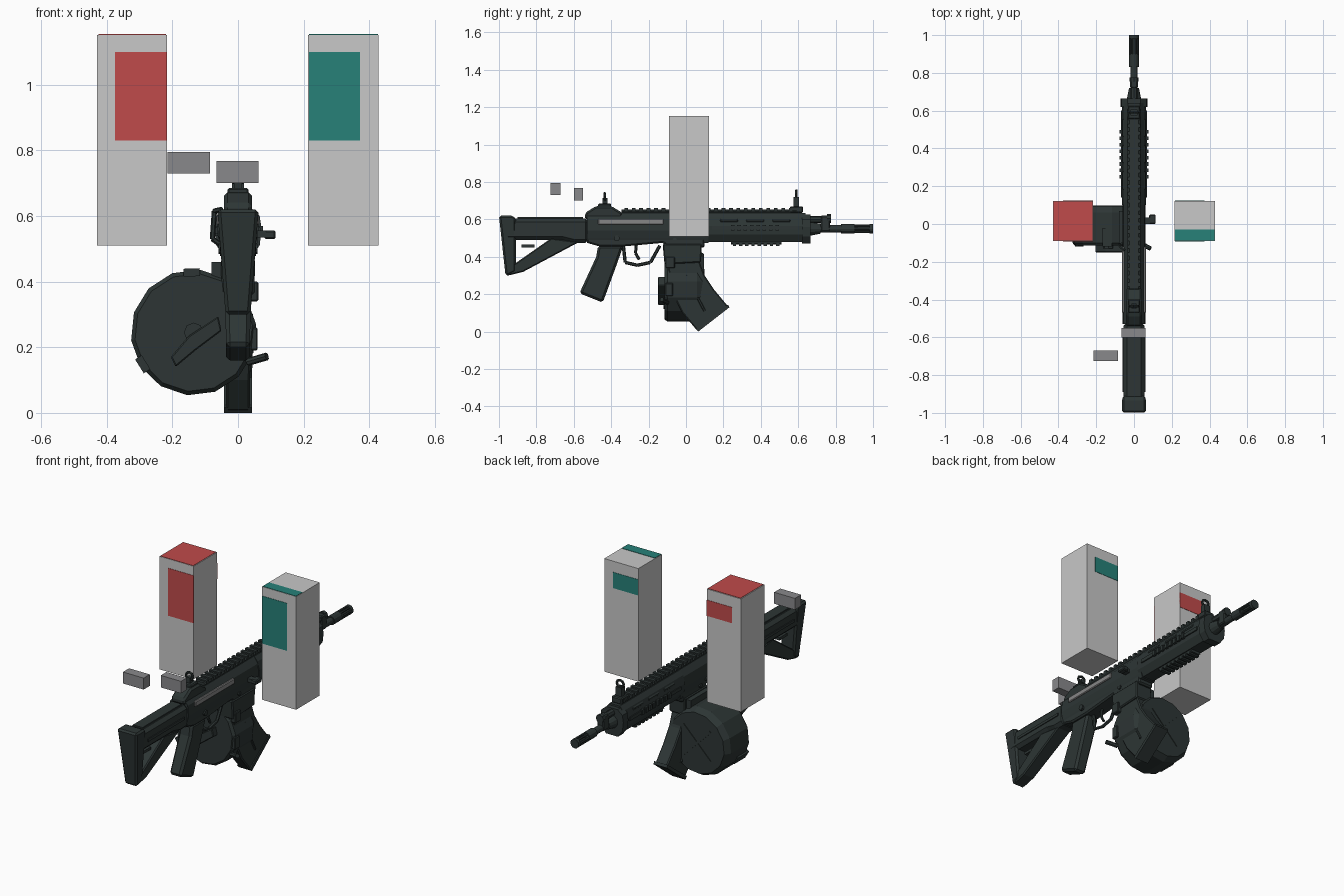
import bpy, bmesh, math
from mathutils import Vector, Matrix

if "Cube" in bpy.data.objects:
    bpy.data.objects.remove(bpy.data.objects["Cube"])


def material(name, r, g, b):
    m = bpy.data.materials.new(name)
    m.use_nodes = True
    m.diffuse_color = (r, g, b, 1)
    m.node_tree.nodes["Principled BSDF"].inputs["Base Color"].default_value = (r, g, b, 1)
    return m


GUN = material("dark gunmetal", .026, .036, .035)
STEEL = material("bolt grey", .24, .24, .24)
PALE = material("pale grey", .58, .58, .58)
MID = material("mid grey", .25, .25, .26)
RED = material("red", .53, .07, .07)
TEAL = material("teal", .02, .22, .19)


def finish(name, bm, mat, bevel=0):
    bmesh.ops.recalc_face_normals(bm, faces=bm.faces)
    me = bpy.data.meshes.new(name)
    bm.to_mesh(me)
    bm.free()
    ob = bpy.data.objects.new(name, me)
    bpy.context.collection.objects.link(ob)
    me.materials.append(mat)
    if bevel:
        mod = ob.modifiers.new("chamfer", "BEVEL")
        mod.width = bevel
        mod.segments = 1
        mod.limit_method = "ANGLE"
    return ob


def box(name, x, y, z, mat=GUN, bevel=0):
    bm = bmesh.new()
    bmesh.ops.create_cube(bm, size=1)
    for v in bm.verts:
        v.co = [a + (b - a) * (c + .5) for (a, b), c in zip((x, y, z), v.co)]
    return finish(name, bm, mat, bevel)


def extrude(bm, points, step):
    face = bm.faces.new([bm.verts.new(p) for p in points])
    new = bmesh.ops.extrude_face_region(bm, geom=[face])["geom"]
    bmesh.ops.translate(bm, vec=step, verts=[v for v in new if isinstance(v, bmesh.types.BMVert)])


def side_profile(name, pts, half, low=None, bevel=0, x=0, mat=GUN):
    """Side outline (y, z) given width; the width narrows to low at its foot."""
    bm = bmesh.new()
    extrude(bm, [(-1, y, z) for y, z in pts], (2, 0, 0))
    zs = [z for _, z in pts]
    for v in bm.verts:
        t = (v.co.z - min(zs)) / (max(zs) - min(zs))
        v.co.x = x + v.co.x * (half if low is None else low + (half - low) * t)
    return finish(name, bm, mat, bevel)


def section(name, half_pts, y0, y1, mat=GUN):
    """Mirrored cross-section (x, z) run along the barrel direction."""
    pts = half_pts + [(-x, z) for x, z in reversed(half_pts)]
    bm = bmesh.new()
    extrude(bm, [(x, y0, z) for x, z in pts], (0, y1 - y0, 0))
    return finish(name, bm, mat)


def rod(name, a, b, r, r2=None, sides=12, mat=GUN, spin=0):
    a, b = Vector(a), Vector(b)
    bm = bmesh.new()
    rot = (b - a).to_track_quat("Z", "Y").to_matrix().to_4x4()
    bmesh.ops.create_cone(bm, cap_ends=True, segments=sides, radius1=r,
                          radius2=r if r2 is None else r2, depth=(b - a).length,
                          matrix=Matrix.Translation((a + b) / 2) @ rot @ Matrix.Rotation(spin, 4, "Z"))
    return finish(name, bm, mat)


def strap(name, path, r, sides=6):
    for i, (a, b) in enumerate(zip(path, path[1:])):
        rod(f"{name}_{i + 1}", a, b, r, sides=sides)


# Stock: tube, butt and lower strut around an open triangle
side_profile("stock_body", [(-.97, .605), (-.52, .605), (-.52, .475), (-.60, .475), (-.66, .49), (-.97, .49)], .055, bevel=.018)
side_profile("stock_butt", [(-1, .62), (-.925, .62), (-.91, .605), (-.91, .32), (-.95, .30), (-.965, .30)], .063, .038, .01)
side_profile("stock_strut", [(-.92, .36), (-.72, .50), (-.57, .48), (-.87, .32), (-.95, .30)], .043, .036, .006)
box("stock_lever", (-.02, .02), (-.88, -.81), (.45, .465))
box("stock_ridge", (-.03, .03), (-.90, -.55), (.60, .612))
for s, tag in ((-1, "right"), (1, "left")):
    box(f"stock_rib_{tag}", sorted((s * .05, s * .06)), (-.89, -.56), (.535, .55))

# Receiver
section("upper_receiver", [(.03, .635), (.055, .60), (.06, .54), (.05, .50), (.042, .475)], -.53, .12)
side_profile("rear_hump", [(-.54, .60), (-.54, .635), (-.48, .672), (-.40, .672), (-.34, .635), (-.34, .60)], .042, bevel=.01)
side_profile("lower_receiver", [(-.53, .52), (.10, .52), (.10, .45), (-.10, .45), (-.12, .475), (-.34, .455), (-.46, .455), (-.53, .475)], .047, bevel=.008)
for s, tag in ((-1, "right"), (1, "left")):
    box(f"bolt_cover_{tag}", sorted((s * .045, s * .064)), (-.47, -.12), (.572, .603), STEEL, .004)
    rod(f"selector_{tag}", (s * .04, -.37, .50), (s * .06, -.37, .50), .016, sides=8)
    rod(f"front_pin_{tag}", (s * .04, -.06, .49), (s * .055, -.06, .49), .012, sides=8)
box("charging_handle_arm", (.04, .085), (.0, .035), (.535, .555))
box("charging_handle_knob", (.08, .115), (0, .05), (.53, .556), bevel=.005)
strap("side_loop", [(-.05, -.14, .62), (-.072, -.12, .615), (-.078, -.11, .53), (-.05, -.10, .51)], .008)

# Grip and trigger
side_profile("pistol_grip", [(-.47, .46), (-.335, .46), (-.37, .36), (-.445, .155), (-.57, .205), (-.48, .40)], .04, .036, .012)
strap("trigger_guard", [(0, -.335, .46), (0, -.325, .37), (0, -.26, .355), (0, -.19, .37), (0, -.14, .46)], .009)
strap("trigger", [(0, -.265, .47), (0, -.27, .42), (0, -.25, .385)], .008)

# Magazine well and curved magazine
side_profile("magazine_well", [(-.125, .47), (.085, .47), (.08, .37), (-.115, .36)], .052, .05, .006)
mag = [(-.10, .38), (.07, .38), (.10, .30), (.15, .225), (.225, .135), (.06, .005), (-.02, .10), (-.08, .22)]
side_profile("curved_magazine", mag, .04, .036, .006)
side_profile("magazine_foot", [(.225, .145), (.232, .13), (.065, .0), (.052, .016)], .042)
for i in range(2):
    rod(f"magazine_rib_{i + 1}", (.039 * (i * 2 - 1), .0, .30), (.037 * (i * 2 - 1), .10, .11), .007, sides=6)

# Drum with a folded lever, rim tabs and crossed back ribs
CX, CZ = -.135, .245
rod("drum_body", (CX, -.10, CZ), (CX, .06, CZ), .192, sides=14, spin=.1)
rod("drum_back", (CX, .06, CZ), (CX, .095, CZ), .192, .172, sides=14, spin=.1)
rod("drum_front", (CX, -.115, CZ), (CX, -.10, CZ), .18, .192, sides=14, spin=.1)
rod("drum_hub", (CX, -.13, CZ), (CX, -.11, CZ), .03, sides=8)
side_profile("drum_neck", [(-.105, .46), (.07, .46), (.07, .30), (-.105, .30)], .05, x=-.03)
bm = bmesh.new()
outer = [(-.19, .14), (-.13, .19), (-.05, .25), (-.06, .295), (-.15, .235), (-.205, .17)]
extrude(bm, [(x, -.15, z) for x, z in outer], (0, .04, 0))
finish("drum_lever", bm, GUN, .004)
for i, ang in enumerate((92, 212)):
    a = math.radians(ang)
    d = Vector((math.cos(a), 0, math.sin(a)))
    ob = box(f"drum_tab_{i + 1}", (-.012, .012), (-.12, -.02), (-.025, .025))
    ob.location = Vector((CX, 0, CZ)) + d * .183
    ob.rotation_euler.y = -a
for i, a in enumerate((math.pi / 4, -math.pi / 4)):
    ob = box(f"drum_back_rib_{i + 1}", (-.12, .12), (-.003, .003), (-.006, .006))
    ob.location = (CX, .096, CZ)
    ob.rotation_euler.y = a
box("drum_catch", (.03, .062), (-.11, -.06), (.34, .40), bevel=.004)
box("drum_side_tab", (.03, .06), (-.11, -.07), (.19, .26), bevel=.004)
rod("drum_release", (.03, -.10, .155), (.088, -.13, .172), .012, sides=8)

# Handguard, side vents and accessory rails
section("handguard", [(.032, .635), (.052, .61), (.064, .565), (.06, .52), (.036, .48)], .10, .64)
section("handguard_collar", [(.035, .625), (.066, .60), (.072, .56), (.066, .51), (.038, .472)], .62, .665)
section("lower_rail", [(.028, .485), (.032, .47), (.024, .466)], .24, .51)
section("top_rail", [(.024, .653), (.034, .645), (.024, .63)], -.345, .61)
for i in range(24):
    y = -.33 + i * .04
    box(f"top_rail_tooth_{i + 1}", (-.034, .034), (y, y + .02), (.645, .66))
for i in range(8):
    y = .25 + i * .033
    box(f"lower_rail_tooth_{i + 1}", (-.032, .032), (y, y + .018), (.458, .472))
for s, tag in ((-1, "right"), (1, "left")):
    box(f"side_strip_{tag}", sorted((s * .055, s * .069)), (.14, .60), (.545, .565))
    for i in range(8):
        y = .24 + i * .034
        box(f"side_tooth_{tag}_{i + 1}", sorted((s * .06, s * .076)), (y, y + .019), (.54, .57))
    for i in range(3):
        y = .18 + i * .14
        box(f"vent_frame_{tag}_{i + 1}", sorted((s * .045, s * .06)), (y, y + .10), (.582, .602), bevel=.006)

# Barrel, gas block and slotted muzzle
BZ = .55
rod("barrel", (0, .60, BZ), (0, .92, BZ), .019)
rod("barrel_shoulder", (0, .66, BZ), (0, .72, BZ), .038, .026)
rod("gas_tube", (0, .60, .60), (0, .765, .60), .019, sides=8)
box("gas_block", (-.02, .02), (.72, .77), (.535, .62), bevel=.006)
rod("gas_knob", (0, .755, .605), (0, .775, .605), .024, sides=8)
rod("muzzle_collar", (0, .83, BZ), (0, .90, BZ), .026)
rod("muzzle_core", (0, .89, BZ), (0, .985, BZ), .014)
rod("muzzle_ring", (0, .982, BZ), (0, 1, BZ), .026)
for i in range(6):
    a = i * math.pi / 3
    x, z = .02 * math.cos(a), BZ + .02 * math.sin(a)
    rod(f"muzzle_prong_{i + 1}", (x, .89, z), (x, .99, z), .006, sides=6)

# Sights
for tag, y, z in (("rear", -.435, .67), ("front", .59, .655)):
    box(f"{tag}_sight_base", (-.032, .032), (y - .035, y + .035), (z - .02, z + .015), bevel=.005)
    box(f"{tag}_sight_post", (-.012, .012), (y - .012, y + .014), (z, z + .045))
    top = z + (.05 if tag == "rear" else .08)
    ring = [(.022 * math.cos(k * math.pi / 4), y, top + .02 * math.sin(k * math.pi / 4)) for k in range(9)]
    strap(f"{tag}_sight_ring", ring, .007)
box("front_sight_wing", (-.018, .018), (.575, .605), (.66, .72))

# Floating blocks with plain coloured panels
box("small_block_right", (-.215, -.085), (-.725, -.67), (.73, .795), MID)
box("small_block_middle", (-.065, .062), (-.60, -.55), (.70, .768), MID)
for tag, x0, px, mat in (("right", -.43, (-.375, -.216), RED), ("left", .214, (.216, .372), TEAL)):
    box(f"tall_block_{tag}", (x0, x0 + .214), (-.09, .122), (.51, 1.152), PALE)
    box(f"front_panel_{tag}", px, (-.092, -.088), (.83, 1.10), mat)
    box(f"back_panel_{tag}", px, (.12, .124), (1.0, 1.09), mat)
box("top_panel_right", (-.425, -.22), (-.088, .118), (1.15, 1.154), RED)
box("top_panel_left", (.216, .426), (-.088, -.03), (1.15, 1.154), TEAL)
